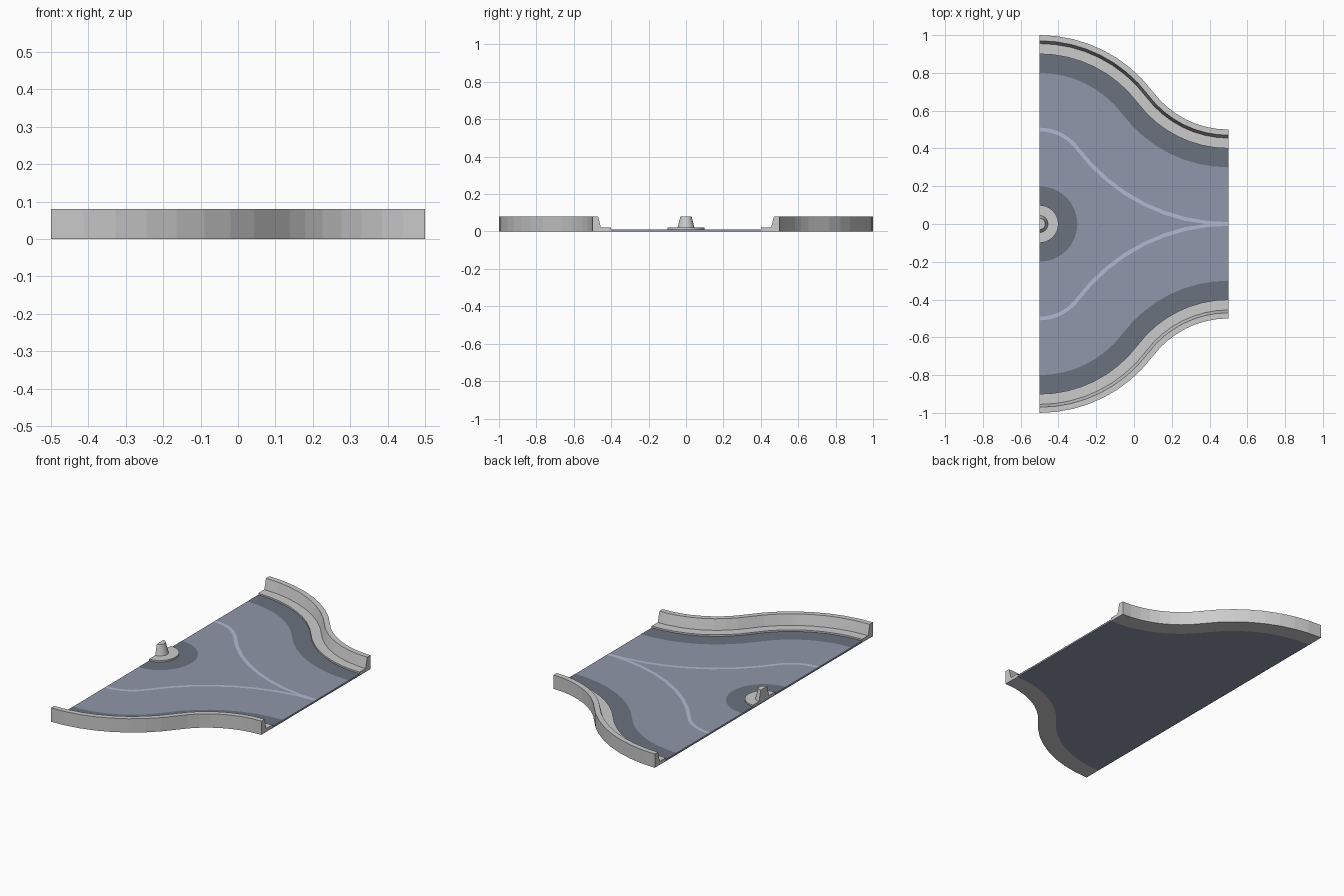
import bpy, bmesh, math

if "Cube" in bpy.data.objects:
    bpy.data.objects.remove(bpy.data.objects["Cube"])

N = 8                                  # segments per arc
BEND = 2 * math.atan(0.5)              # sweep angle of each arc of the S-bend


def material(name, rgb):
    m = bpy.data.materials.new(name)
    m.diffuse_color = (*rgb, 1)
    m.use_nodes = True
    m.node_tree.nodes["Principled BSDF"].inputs["Base Color"].default_value = m.diffuse_color
    return m


SLATE = material("slate", (0.28, 0.31, 0.40))
DARK = material("dark_slate", (0.145, 0.17, 0.21))
LINE = material("line_paint", (0.45, 0.49, 0.64))


def s_curve(off):
    """Plan points of the S-bend, moved inwards by off from the outer edge."""
    pts = []
    for i in range(N + 1):
        a = BEND * i / N
        r = 0.75 - off
        pts.append((-0.5 + r * math.sin(a), 0.25 + r * math.cos(a)))
    for i in range(N - 1, -1, -1):
        a = BEND * i / N
        r = 0.5 + off
        pts.append((0.5 - r * math.sin(a), 1.0 - r * math.cos(a)))
    return pts


def half_circle(r):
    """Plan points of a half circle on the left edge."""
    return [(-0.5 + r * math.sin(math.pi * i / 16), r * math.cos(math.pi * i / 16))
            for i in range(17)]


def sweep(name, path, profile, mat=None, solid=True, mirror=True, min_y=-9):
    """Sweep a (distance, height) profile along a family of plan curves."""
    bm = bmesh.new()
    rails = [[bm.verts.new((x, max(y, min_y), z)) for x, y in path(d)]
             for d, z in profile]
    pairs = list(zip(rails, rails[1:]))
    if solid:
        pairs.append((rails[-1], rails[0]))
    for a, b in pairs:
        for i in range(len(a) - 1):
            bm.faces.new((a[i], a[i + 1], b[i + 1], b[i]))
    if solid:
        bm.faces.new([r[0] for r in rails])
        bm.faces.new([r[-1] for r in rails])
    bmesh.ops.remove_doubles(bm, verts=bm.verts, dist=1e-5)
    bmesh.ops.recalc_face_normals(bm, faces=bm.faces)
    if not solid:
        for f in bm.faces:
            f.normal_update()
            if f.normal.z < 0:
                f.normal_flip()
    return finish(name, bm, mat, mirror)


def finish(name, bm, mat, mirror):
    me = bpy.data.meshes.new(name)
    bm.to_mesh(me)
    bm.free()
    ob = bpy.data.objects.new(name, me)
    bpy.context.collection.objects.link(ob)
    if mat:
        me.materials.append(mat)
    if mirror:
        m = ob.modifiers.new("Mirror", 'MIRROR')
        m.use_axis = (False, True, False)
    return ob


# Floor slab between the two kerbs
bm = bmesh.new()
edge = s_curve(0.1)
outline = edge + [(x, -y) for x, y in reversed(edge)]
face = bm.faces.new([bm.verts.new((x, y, 0)) for x, y in outline])
top = bmesh.ops.extrude_face_region(bm, geom=[face], use_keep_orig=True)
for v in [g for g in top["geom"] if isinstance(g, bmesh.types.BMVert)]:
    v.co.z = 0.01
bmesh.ops.recalc_face_normals(bm, faces=bm.faces)
finish("floor", bm, SLATE, False)

# Side walls with inner ledge
sweep("side_walls", s_curve,
      [(0, 0), (0, 0.08), (0.03, 0.08), (0.045, 0.02), (0.1, 0.02), (0.1, 0)])

# Half post on the left edge, same section as the walls
sweep("centre_post", half_circle,
      [(0, 0.005), (0, 0.08), (0.03, 0.08), (0.045, 0.02), (0.1, 0.02), (0.1, 0.005)],
      mirror=False)

# Painted bands and lane lines
Z = 0.0106
sweep("edge_bands", s_curve, [(0.1, Z), (0.2, Z)], DARK, solid=False)
sweep("post_band", half_circle, [(0.1, Z), (0.2, Z)], DARK, solid=False, mirror=False)
sweep("lane_lines", s_curve, [(0.49, Z), (0.51, Z)], LINE, solid=False, min_y=0)
